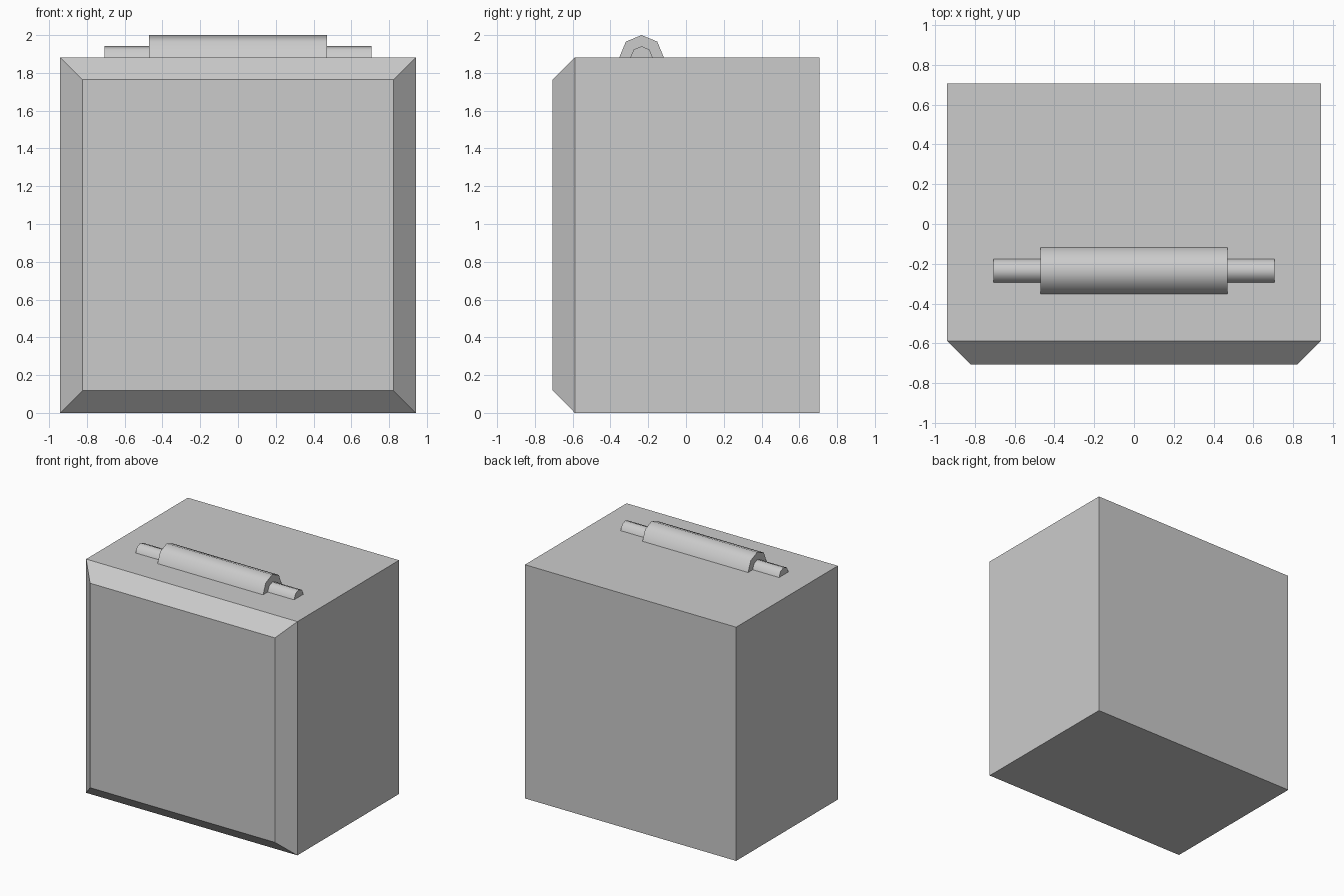
import bpy, bmesh, math

if "Cube" in bpy.data.objects:
    bpy.data.objects.remove(bpy.data.objects["Cube"])

U = 2 / 17  # grid unit of the design


def make_object(name, bm):
    bmesh.ops.recalc_face_normals(bm, faces=bm.faces[:])
    mesh = bpy.data.meshes.new(name)
    bm.to_mesh(mesh)
    bm.free()
    obj = bpy.data.objects.new(name, mesh)
    bpy.context.collection.objects.link(obj)
    return obj


# Cabinet: rectangular rings from back to front, the last one inset as a bevel
bm = bmesh.new()
rings = []
for y, inset in ((6, 0), (-5, 0), (-6, 1)):
    h = 8 - inset
    rings.append([bm.verts.new((x * h * U, y * U, (8 + z * h) * U))
                  for x, z in ((-1, -1), (1, -1), (1, 1), (-1, 1))])
for a, b in zip(rings, rings[1:]):
    for i in range(4):
        j = (i + 1) % 4
        bm.faces.new((a[i], a[j], b[j], b[i]))
bm.faces.new(rings[0])
bm.faces.new(rings[-1])
make_object("cabinet", bm)


# Half-round bars of the top handle, smooth along the curved side
def half_bar(name, x0, x1, radius):
    bm = bmesh.new()
    ends = [[bm.verts.new((x * U,
                           (-2 + radius * math.cos(math.pi * i / 4)) * U,
                           (16 + radius * math.sin(math.pi * i / 4)) * U))
             for i in range(5)] for x in (x0, x1)]
    for i in range(4):
        face = bm.faces.new((ends[0][i], ends[0][i + 1], ends[1][i + 1], ends[1][i]))
        face.smooth = True
    for end in ends:
        bm.faces.new(end)
    for edge in bm.edges:
        edge.smooth = all(f.smooth for f in edge.link_faces)
    make_object(name, bm)


half_bar("handle_grip", -4, 4, 1)
half_bar("handle_end_left", -6, -4, 0.5)
half_bar("handle_end_right", 4, 6, 0.5)
